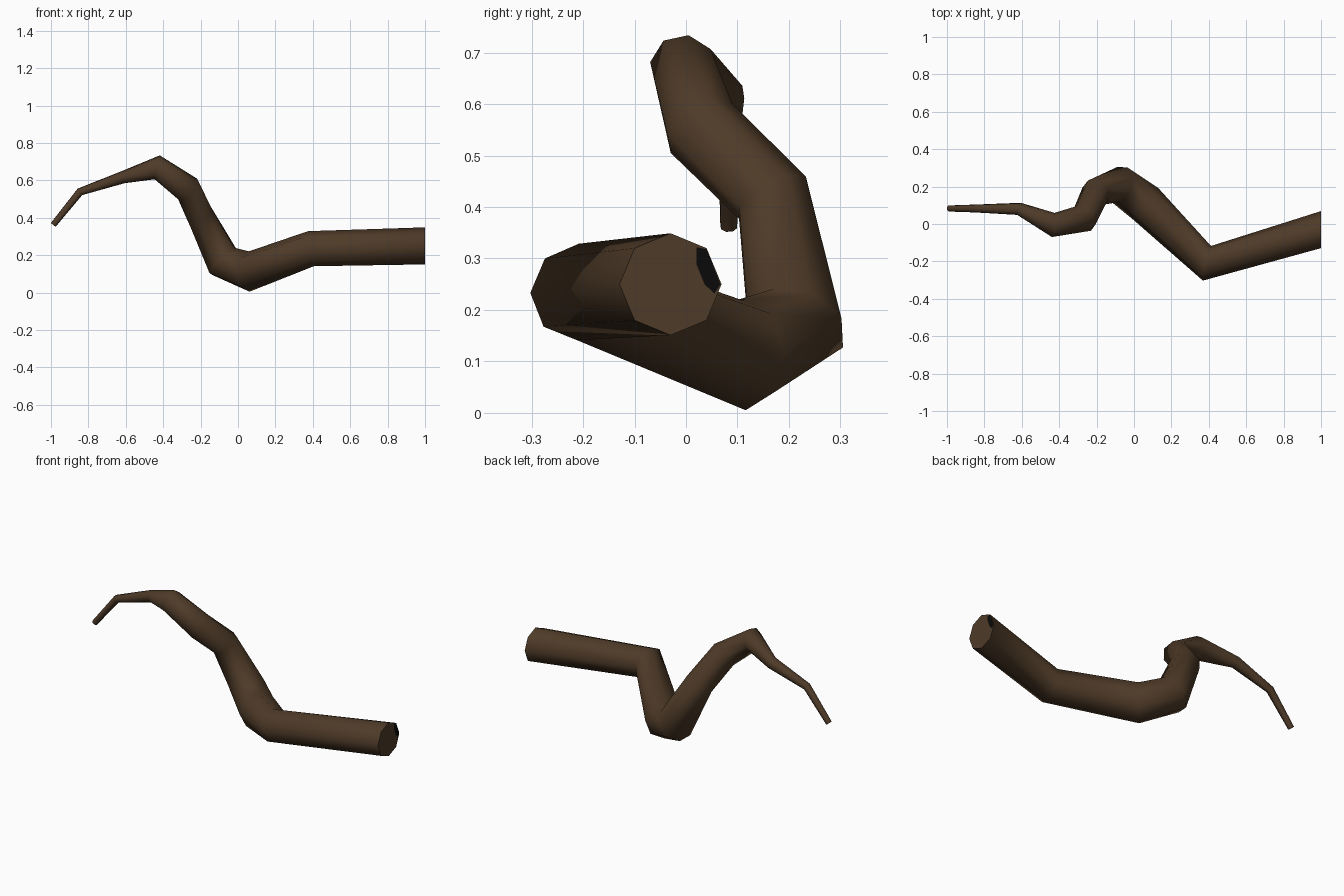
import bpy, bmesh, math
from mathutils import Vector

cube = bpy.data.objects.get("Cube")
if cube:
    bpy.data.objects.remove(cube)


def make_material(name, color):
    mat = bpy.data.materials.new(name)
    mat.use_nodes = True
    mat.diffuse_color = (*color, 1)
    mat.node_tree.nodes["Principled BSDF"].inputs["Base Color"].default_value = (*color, 1)
    return mat


def make_object(name, bm, mat):
    mesh = bpy.data.meshes.new(name)
    bmesh.ops.recalc_face_normals(bm, faces=bm.faces)
    bm.to_mesh(mesh)
    bm.free()
    obj = bpy.data.objects.new(name, mesh)
    bpy.context.collection.objects.link(obj)
    mesh.materials.append(mat)
    return obj


bark = make_material("brown bark", (0.077, 0.043, 0.021))
dark = make_material("black rot", (0.003, 0.003, 0.003))

# Centre line of the branch from thick end to tip: x, y, z, radius
path = [
    (1.0, -0.03, 0.25, 0.099),
    (0.39, -0.21, 0.235, 0.095),
    (0.06, 0.11, 0.113, 0.108),
    (-0.08, 0.212, 0.168, 0.102),
    (-0.205, 0.168, 0.418, 0.078),
    (-0.268, 0.03, 0.553, 0.077),
    (-0.432, -0.005, 0.67, 0.066),
    (-0.615, 0.081, 0.617, 0.034),
    (-0.845, 0.083, 0.539, 0.022),
    (-0.988, 0.083, 0.362, 0.017),
]
SIDES = 8
points = [Vector(p[:3]) for p in path]
steps = [(b - a).normalized() for a, b in zip(points, points[1:])]
tangents = [Vector((-1, 0, 0))]
tangents += [(a + b).normalized() for a, b in zip(steps, steps[1:])]
tangents.append(steps[-1])

# Branch: rings carried along the path without twist, then skinned
bm = bmesh.new()
rings = []
up = Vector((0, 0, 1))
previous = tangents[0]
for point, tangent, row in zip(points, tangents, path):
    up = previous.rotation_difference(tangent) @ up
    side = tangent.cross(up)
    ring = []
    for i in range(SIDES):
        a = math.tau * i / SIDES
        ring.append(bm.verts.new(point + row[3] * (math.cos(a) * up + math.sin(a) * side)))
    rings.append(ring)
    previous = tangent
for r0, r1 in zip(rings, rings[1:]):
    for i in range(SIDES):
        j = (i + 1) % SIDES
        bm.faces.new((r0[i], r0[j], r1[j], r1[i]))
bm.faces.new(rings[0])
bm.faces.new(rings[-1])
branch = make_object("branch", bm, bark)
bpy.context.view_layer.objects.active = branch
branch.select_set(True)
bpy.ops.object.shade_smooth_by_angle(angle=math.radians(65))

# Dark patch on the cut end
bm = bmesh.new()
outline = [(0.02, 0.322), (0.04, 0.318), (0.067, 0.25), (0.055, 0.232), (0.036, 0.25), (0.02, 0.29)]
bm.faces.new([bm.verts.new((1.001, y, z)) for y, z in outline])
patch = make_object("cut_end_dark_patch", bm, dark)
if patch.data.polygons[0].normal.x < 0:
    patch.data.flip_normals()
